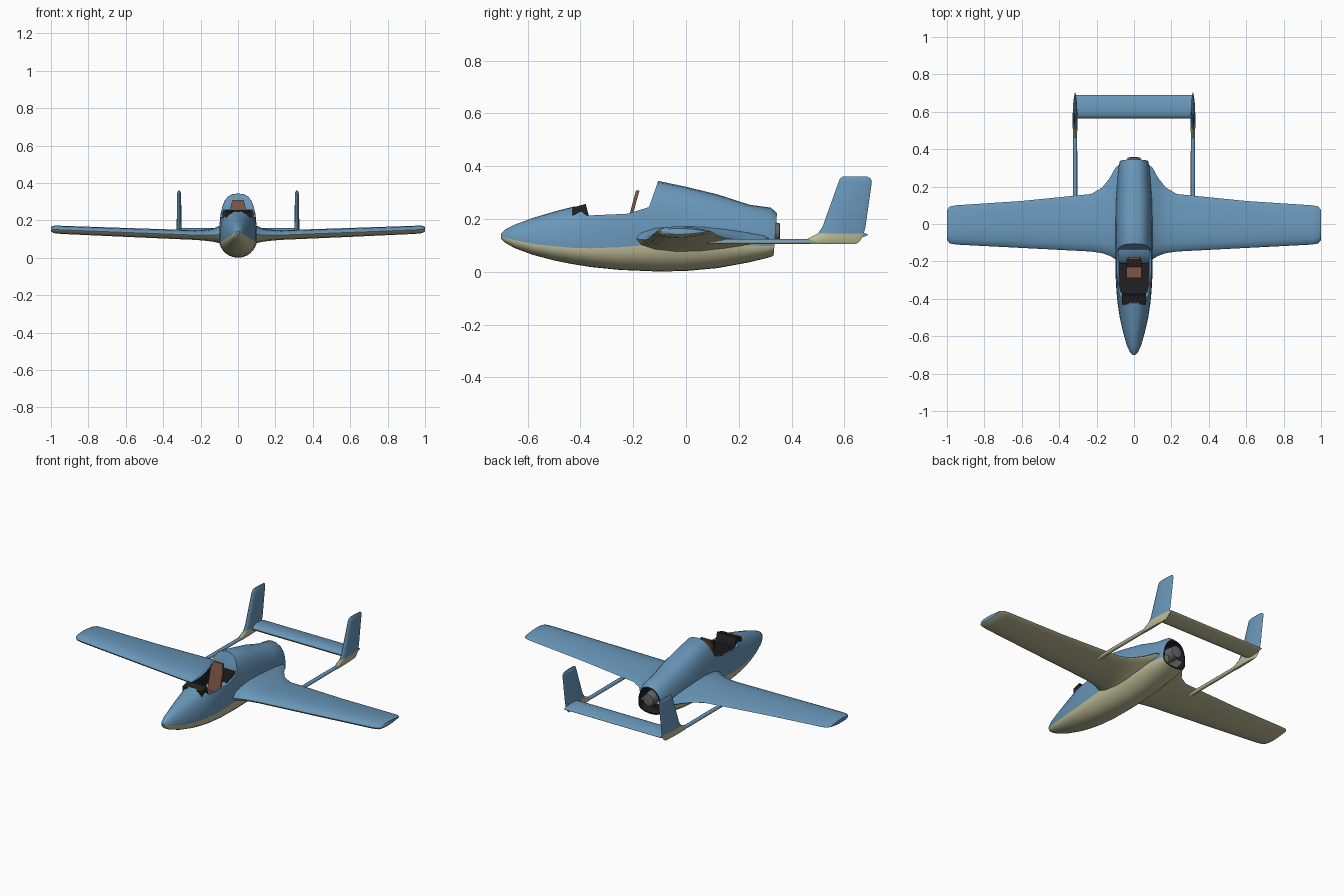
import bpy, bmesh, math
from mathutils import Vector

cube = bpy.data.objects.get("Cube")
if cube:
    bpy.data.objects.remove(cube, do_unlink=True)


def material(name, color):
    m = bpy.data.materials.new(name)
    m.use_nodes = True
    rgba = (*color, 1)
    m.diffuse_color = rgba
    m.node_tree.nodes["Principled BSDF"].inputs["Base Color"].default_value = rgba
    return m


blue = material("sky blue paint", (0.14, 0.31, 0.49))
cream = material("cream underside", (0.52, 0.51, 0.31))
dark = material("cockpit black", (0.015, 0.015, 0.015))
brown = material("seat brown", (0.19, 0.085, 0.06))
grey = material("engine grey", (0.13, 0.14, 0.15))
PAINT = [blue, cream, dark]


def finish(name, bm, mats, rule=None, angle=40):
    """Turn a bmesh into an object, colouring its faces by a rule."""
    bmesh.ops.recalc_face_normals(bm, faces=bm.faces)
    for f in bm.faces:
        f.smooth = True
        if rule:
            f.material_index = rule(f)
    mesh = bpy.data.meshes.new(name)
    bm.to_mesh(mesh)
    bm.free()
    for m in mats:
        mesh.materials.append(m)
    mesh.set_sharp_from_angle(angle=math.radians(angle))
    obj = bpy.data.objects.new(name, mesh)
    bpy.context.collection.objects.link(obj)
    return obj


def loft(rings):
    """Skin closed rings of points and cap both ends."""
    bm = bmesh.new()
    rows = [[bm.verts.new(p) for p in ring] for ring in rings]
    n = len(rows[0])
    for a, b in zip(rows, rows[1:]):
        for i in range(n):
            j = (i + 1) % n
            bm.faces.new((a[i], a[j], b[j], b[i]))
    first, last = bm.faces.new(rows[0]), bm.faces.new(rows[-1])
    return bm, first, last


def prism(name, points, place, lo, hi, mats, rule=None):
    """Extrude a flat profile; place(u, v, w) maps it into space."""
    bm = loft([[place(u, v, w) for u, v in points] for w in (lo, hi)])[0]
    return finish(name, bm, mats, rule, 20)


def across(u, v, w):
    return (w, u, v)


def upward(u, v, w):
    return (u, v, w)


def airfoil(start, end, thick, steps=8):
    """Chord position and offset around a teardrop section."""
    pts = []
    for k in range(2 * steps):
        a = math.pi * k / steps
        t = (1 + math.cos(a)) / 2
        half = 1.3 * math.sqrt(t) * (1 - t) + 0.06 * t * (0 if k == 0 else 1)
        pts.append((start + (end - start) * t, math.copysign(half * thick, math.sin(a))))
    return pts


def underside(f):
    return 1 if f.normal.z < -0.1 else 0


# Fuselage: y, half width, bottom, seam, top, squareness of the upper half
STATIONS = [
    (-0.70, 0.008, 0.125, 0.134, 0.145, 2), (-0.685, 0.022, 0.11, 0.13, 0.16, 2),
    (-0.65, 0.038, 0.09, 0.12, 0.178, 2), (-0.58, 0.058, 0.064, 0.106, 0.204, 2),
    (-0.5, 0.076, 0.043, 0.096, 0.228, 2.2), (-0.43, 0.087, 0.029, 0.091, 0.246, 2.5),
    (-0.36, 0.094, 0.018, 0.089, 0.268, 3), (-0.25, 0.1, 0.007, 0.093, 0.312, 3),
    (-0.105, 0.1, 0.001, 0.105, 0.344, 2.8), (0.0, 0.1, 0.003, 0.11, 0.322, 2.7),
    (0.12, 0.098, 0.014, 0.108, 0.293, 2.6), (0.24, 0.09, 0.036, 0.1, 0.254, 2.5),
    (0.31, 0.083, 0.052, 0.097, 0.243, 2.4), (0.335, 0.076, 0.06, 0.1, 0.222, 2.3),
]
SIDES = 28


def fuselage_ring(y, w, bottom, seam, top, square):
    ring = []
    for k in range(SIDES):
        a = 2 * math.pi * k / SIDES
        c, s = math.cos(a), math.sin(a)
        e = 2 / square if k <= SIDES // 2 else 0.95
        height = top - seam if s >= 0 else seam - bottom
        x = math.copysign(abs(c) ** e, c) * w
        z = seam + math.copysign(abs(s) ** e, s) * height
        lean = 0.08 * (z - 0.1) if y > 0.3 else 0
        ring.append((x, y + lean, z))
    return ring


bm, nose, tail = loft([fuselage_ring(*s) for s in STATIONS])
for i, f in enumerate(bm.faces):
    f.material_index = 1 if i % SIDES >= SIDES // 2 else 0
nose.material_index = 0
# Hollow exhaust at the tail
bmesh.ops.recalc_face_normals(bm, faces=bm.faces)
tail.material_index = 2
bmesh.ops.inset_individual(bm, faces=[tail], thickness=0.008)
bmesh.ops.inset_individual(bm, faces=[tail], thickness=0.004)
bmesh.ops.translate(bm, verts=tail.verts, vec=(0, -0.06, 0))
fuselage = finish("fuselage", bm, PAINT)

# Cockpit opening and tub
opening = prism("opening_cutter", [(-0.44, 0.26), (-0.375, 0.213), (-0.22, 0.22), (-0.14, 0.245),
                                   (-0.105, 0.345), (-0.1, 0.5), (-0.44, 0.5)],
                across, -0.3, 0.3, PAINT)
tub = prism("tub_cutter", [(-0.07, -0.365), (0.07, -0.365), (0.081, -0.32), (0.081, -0.135),
                           (-0.081, -0.135), (-0.081, -0.32)],
            upward, 0.11, 0.4, PAINT, lambda f: 2)
bpy.context.view_layer.objects.active = fuselage
for cutter in (opening, tub):
    cutter.hide_render = True
    mod = fuselage.modifiers.new(cutter.name, "BOOLEAN")
    mod.operation = "DIFFERENCE"
    mod.solver = "EXACT"
    mod.object = cutter
    bpy.ops.object.modifier_apply(modifier=mod.name)
    bpy.data.objects.remove(cutter, do_unlink=True)
fuselage.data.set_sharp_from_angle(angle=math.radians(40))

# Cockpit fittings
prism("instrument_panel", [(-0.43, 0.2), (-0.43, 0.243), (-0.38, 0.257), (-0.365, 0.2)],
      across, -0.063, 0.063, [dark])
prism("seat_cushion", [(-0.29, 0.12), (-0.29, 0.16), (-0.2, 0.15), (-0.2, 0.12)],
      across, -0.04, 0.04, [brown])
seat_rings = [[(-w, y, z), (w, y, z), (w, y + 0.013, z), (-w, y + 0.013, z)]
              for w, y, z in ((0.04, -0.236, 0.13), (0.04, -0.2, 0.27), (0.03, -0.189, 0.308))]
finish("seat_back", loft(seat_rings)[0], [brown])

# Engine hub
engine_rings = []
for y, r in ((0.26, 0.044), (0.325, 0.039), (0.355, 0.034), (0.357, 0.02)):
    engine_rings.append([(r * math.cos(k * math.pi / 6), y, 0.15 + r * math.sin(k * math.pi / 6))
                         for k in range(12)])
finish("engine_hub", loft(engine_rings)[0], [grey])

# Wing with root fillets: x, leading edge, trailing edge, height, thickness
WING = [
    (0.07, -0.21, 0.325, 0.126, 0.115), (0.1, -0.188, 0.3, 0.125, 0.09),
    (0.13, -0.17, 0.245, 0.122, 0.07), (0.17, -0.156, 0.195, 0.121, 0.058),
    (0.23, -0.147, 0.16, 0.122, 0.05), (0.6, -0.128, 0.123, 0.136, 0.046),
    (0.95, -0.11, 0.1, 0.15, 0.042), (0.985, -0.104, 0.094, 0.152, 0.038),
    (1.0, -0.085, 0.075, 0.153, 0.022),
]
halves = [(-x, *rest) for x, *rest in reversed(WING)] + WING
rings = [[(x, y, z + h) for y, h in airfoil(lead, trail, thick)]
         for x, lead, trail, z, thick in halves]
finish("wing", loft(rings)[0], PAINT[:2], underside, 50)

# Twin booms and fins
FIN = [
    (0.105, 0.44, 0.645, 0.014), (0.115, 0.445, 0.657, 0.024), (0.128, 0.465, 0.667, 0.026),
    (0.145, 0.5, 0.673, 0.026), (0.17, 0.517, 0.68, 0.025), (0.34, 0.578, 0.704, 0.021),
    (0.353, 0.583, 0.7, 0.016), (0.36, 0.593, 0.688, 0.007),
]
for side, label in ((1, "left"), (-1, "right")):
    cx = 0.315 * side
    rings = []
    for y, r in ((0.08, 0.012), (0.3, 0.012), (0.52, 0.011)):
        rings.append([(cx + r * math.cos(k * math.pi / 5), y, 0.115 + 0.85 * r * math.sin(k * math.pi / 5))
                      for k in range(10)])
    finish(label + "_boom", loft(rings)[0], PAINT[:2], underside, 60)
    rings = [[(cx + h, y, z) for y, h in airfoil(lead, trail, thick)]
             for z, lead, trail, thick in FIN]
    finish(label + "_fin", loft(rings)[0], PAINT[:2],
           lambda f: 1 if f.calc_center_median().z < 0.145 else 0, 50)

# Tailplane
rings = [[(x, y, 0.14 + h) for y, h in airfoil(0.565, 0.69, 0.036)] for x in (-0.315, 0.315)]
finish("tailplane", loft(rings)[0], PAINT[:2], underside, 50)
